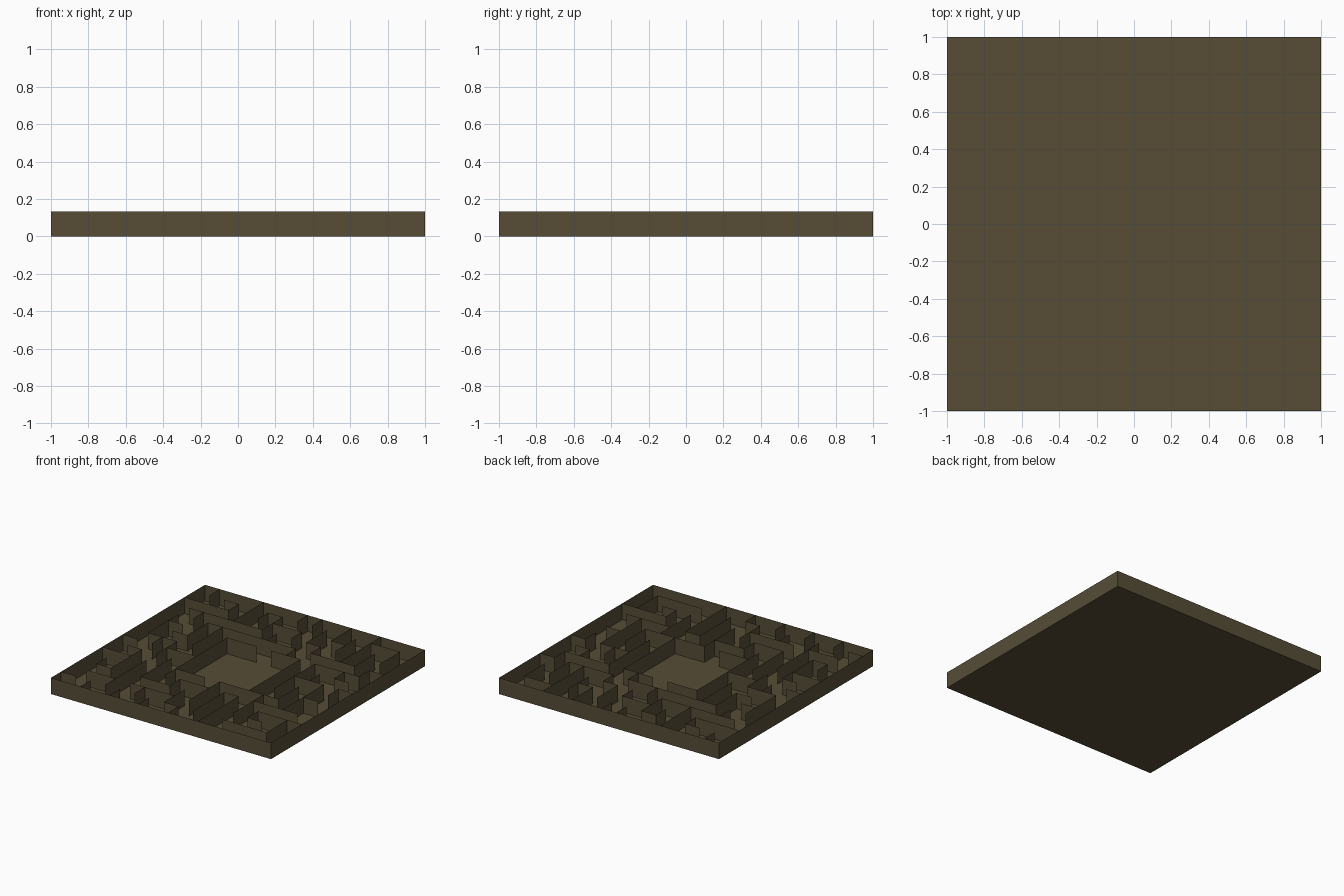
import bpy, bmesh

if "Cube" in bpy.data.objects:
    bpy.data.objects.remove(bpy.data.objects["Cube"])

N = 15                 # maze cells per side
CELL = 2.0 / N
HEIGHT = CELL          # walls are one cell high

# Wall runs on interior grid lines: line index -> (start, end) cells.
# North-south walls: line counted from the left, runs from the back edge.
NS_WALLS = {
    1: [(0, 1), (4, 7), (11, 12)],
    2: [(3, 4), (7, 8), (9, 12), (14, 15)],
    3: [(1, 2), (4, 6), (7, 9), (10, 14)],
    4: [(0, 3), (4, 7), (9, 12), (14, 15)],
    5: [(1, 2), (5, 11), (13, 14)],
    6: [(1, 3), (11, 12), (14, 15)],
    7: [(0, 1), (3, 4), (12, 14)],
    8: [(0, 1), (2, 3), (10, 13), (14, 15)],
    9: [(1, 3), (4, 5), (11, 14)],
    10: [(0, 2), (3, 4), (5, 10), (11, 15)],
    11: [(1, 3), (5, 9), (10, 13)],
    12: [(0, 4), (6, 7), (8, 10), (12, 13)],
    13: [(2, 4), (5, 6), (7, 11)],
    14: [(1, 3), (4, 5), (7, 8), (12, 14)],
}
# East-west walls: line counted from the back, runs from the left edge.
EW_WALLS = {
    1: [(2, 3), (5, 6), (12, 14)],
    2: [(0, 3), (6, 8), (10, 11)],
    3: [(1, 6), (9, 10)],
    4: [(3, 9), (10, 13), (14, 15)],
    5: [(1, 2), (5, 7), (8, 10), (11, 14)],
    6: [(2, 3), (13, 14)],
    7: [(1, 3), (11, 13), (14, 15)],
    8: [(0, 1), (3, 5)],
    9: [(1, 2), (13, 14)],
    10: [(0, 2), (5, 7), (8, 12)],
    11: [(6, 8), (9, 10), (11, 14)],
    12: [(1, 2), (4, 6), (12, 15)],
    13: [(1, 3), (4, 7), (12, 13)],
    14: [(0, 1), (7, 8), (11, 14)],
}

stone = bpy.data.materials.new("olive_brown_stone")
stone.diffuse_color = (0.095, 0.075, 0.037, 1)
stone.use_nodes = True
stone.node_tree.nodes["Principled BSDF"].inputs["Base Color"].default_value = stone.diffuse_color


def grid(col, row):
    """Grid corner to x, y."""
    return -1 + col * CELL, 1 - row * CELL


def make_object(name, quads):
    bm = bmesh.new()
    for quad in quads:
        bm.faces.new([bm.verts.new(p) for p in quad])
    bmesh.ops.remove_doubles(bm, verts=bm.verts, dist=1e-5)
    mesh = bpy.data.meshes.new(name)
    bm.to_mesh(mesh)
    bm.free()
    mesh.materials.append(stone)
    obj = bpy.data.objects.new(name, mesh)
    bpy.context.collection.objects.link(obj)


def wall(a, b):
    """Paper-thin upright panel between two grid corners."""
    (x0, y0), (x1, y1) = grid(*a), grid(*b)
    return [(x0, y0, 0), (x1, y1, 0), (x1, y1, HEIGHT), (x0, y0, HEIGHT)]


# Floor
make_object("floor", [[(-1, -1, 0), (1, -1, 0), (1, 1, 0), (-1, 1, 0)]])

# Outer walls, running round so the panels face outwards
corners = [(0, N), (N, N), (N, 0), (0, 0)]
make_object("outer_walls",
            [wall(corners[i], corners[(i + 1) % 4]) for i in range(4)])

# Maze walls
make_object("north_south_walls",
            [wall((k, s), (k, e)) for k, runs in NS_WALLS.items() for s, e in runs])
make_object("east_west_walls",
            [wall((s, k), (e, k)) for k, runs in EW_WALLS.items() for s, e in runs])
